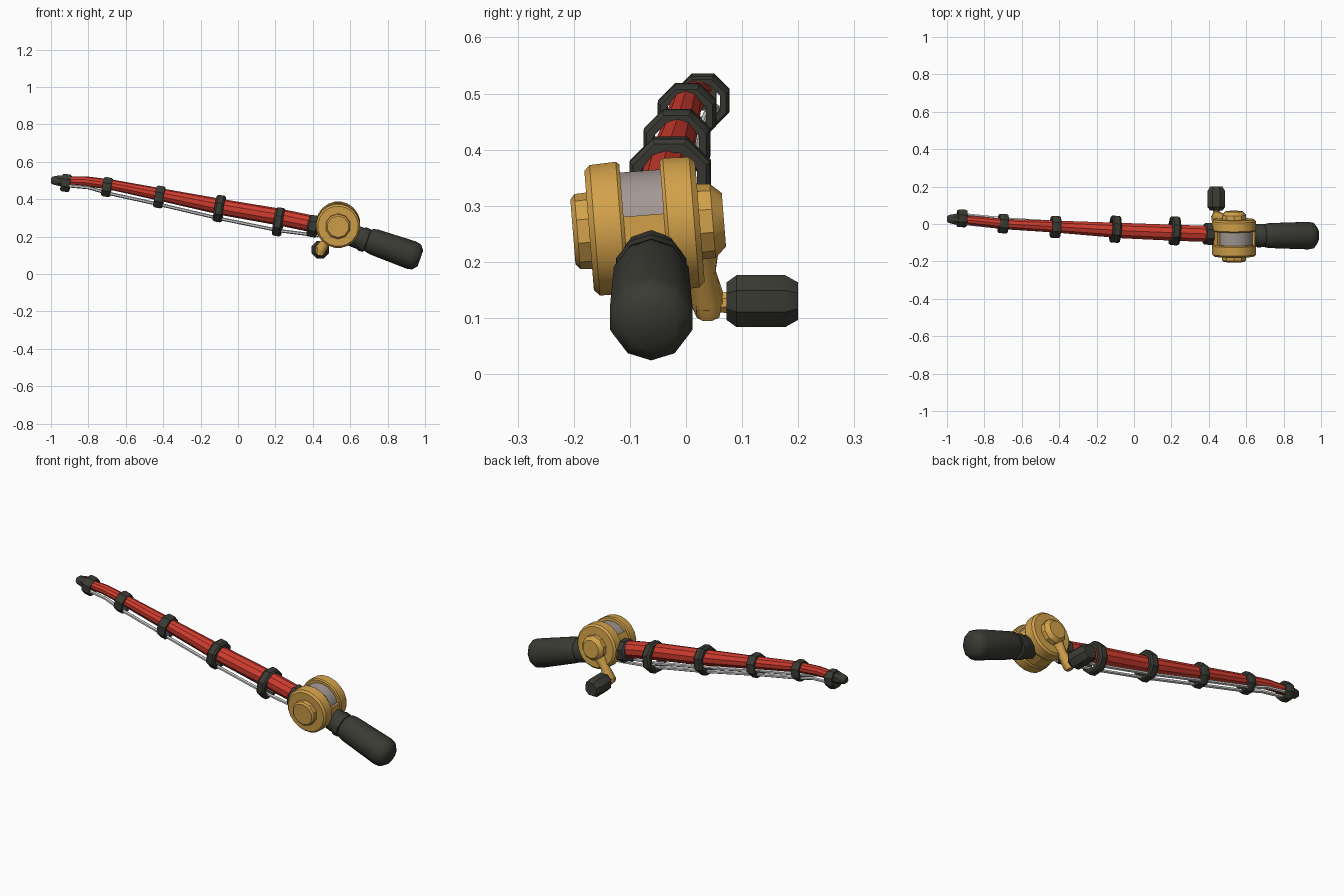
import bpy, bmesh, math
from mathutils import Vector

cube = bpy.data.objects.get("Cube")
if cube:
    bpy.data.objects.remove(cube, do_unlink=True)


def material(name, rgb):
    m = bpy.data.materials.new(name)
    m.use_nodes = True
    m.diffuse_color = (*rgb, 1)
    m.node_tree.nodes["Principled BSDF"].inputs["Base Color"].default_value = (*rgb, 1)
    return m


RED = material("red", (0.63, 0.045, 0.028))
GOLD = material("gold", (0.65, 0.36, 0.07))
DARK = material("dark rubber", (0.042, 0.043, 0.034))
GREY = material("spool grey", (0.36, 0.31, 0.29))
LINE = material("line white", (0.65, 0.65, 0.65))


def sweep(name, mat, stations, sides=8, closed=False, axis=None, arc=None, angle=35):
    """Skin circles through (centre, radius) stations; arc limits the circle to a sector."""
    pts = [Vector(c) for c, r in stations]
    main = Vector(axis) if axis else pts[-1] - pts[0]
    rot = main.to_track_quat('Z', 'Y')
    start, end = arc or (math.pi / sides, 2 * math.pi + math.pi / sides)
    count = sides + 1 if arc else sides
    bm = bmesh.new()
    rings = []
    for p, (c, r) in zip(pts, stations):
        ring = []
        for i in range(count):
            a = start + (end - start) * i / sides
            ring.append(bm.verts.new(p + rot @ Vector((r * math.cos(a), r * math.sin(a), 0))))
        rings.append(ring)
    pairs = list(zip(rings, rings[1:]))
    if closed:
        pairs.append((rings[-1], rings[0]))
    else:
        bm.faces.new(rings[0])
        bm.faces.new(rings[-1])
    for a, b in pairs:
        for i in range(count):
            j = (i + 1) % count
            bm.faces.new((a[i], a[j], b[j], b[i]))
    bmesh.ops.recalc_face_normals(bm, faces=bm.faces)
    me = bpy.data.meshes.new(name)
    bm.to_mesh(me)
    bm.free()
    me.materials.append(mat)
    ob = bpy.data.objects.new(name, me)
    bpy.context.collection.objects.link(ob)
    bpy.ops.object.select_all(action='DESELECT')
    ob.select_set(True)
    bpy.context.view_layer.objects.active = ob
    bpy.ops.object.shade_smooth_by_angle(angle=math.radians(angle))
    return ob


def lathe(name, mat, origin, axis, profile, **kw):
    """Turn a (distance, radius) profile about an axis."""
    o, d = Vector(origin), Vector(axis).normalized()
    return sweep(name, mat, [(o + d * t, r) for t, r in profile], axis=d, **kw)


# Tapering rod
sweep("rod", RED, [((0.46, -0.055, 0.255), 0.045), ((0.22, -0.047, 0.305), 0.045),
                   ((-0.07, -0.035, 0.355), 0.043), ((-0.4, -0.015, 0.422), 0.034),
                   ((-0.68, 0.0, 0.478), 0.028), ((-0.82, 0.014, 0.497), 0.026),
                   ((-0.95, 0.026, 0.5), 0.023)], sides=10)

# Line guides round the rod
slope = Vector((-1, 0.05, 0.17))
guides = [((0.217, -0.037, 0.279), 0.083), ((-0.1, -0.028, 0.35), 0.078),
          ((-0.42, -0.016, 0.412), 0.064), ((-0.7, 0.002, 0.465), 0.056),
          ((-0.92, 0.03, 0.487), 0.051)]
for n, (c, r) in enumerate(guides):
    w = 0.024
    lathe(f"line_guide_{n + 1}", DARK, c, slope,
          [(-w, r * 0.68), (-w, r * 0.9), (-w * 0.6, r), (w * 0.6, r), (w, r * 0.9), (w, r * 0.68)],
          closed=True)
lathe("rod_collar", DARK, (0.4, -0.053, 0.256), slope,
      [(-0.03, 0.055), (-0.02, 0.063), (0.018, 0.063), (0.027, 0.052)])
sweep("rod_tip", DARK, [((-0.92, 0.025, 0.498), 0.031), ((-0.955, 0.026, 0.499), 0.031),
                        ((-0.99, 0.027, 0.5), 0.023), ((-1, 0.027, 0.5), 0.014)])

# Pair of lines below the rod
for side, s in (("front", -1), ("back", 1)):
    sweep(f"line_{side}", LINE, [((x, y + s * 0.024, z), 0.009) for x, y, z in (
        (0.43, -0.05, 0.205), (0.22, -0.04, 0.232), (-0.1, -0.028, 0.297),
        (-0.42, -0.014, 0.372), (-0.7, 0.004, 0.433), (-0.8, 0.015, 0.462),
        (-0.93, 0.028, 0.474))], sides=6)

# Handle with neck
lathe("handle_grip", DARK, (0.7, -0.062, 0.181), (0.27, 0, -0.095),
      [(-0.01, 0.05), (0, 0.064), (0.03, 0.07), (0.24, 0.077), (0.27, 0.071), (0.292, 0.045)],
      sides=10, angle=50)
lathe("handle_neck", DARK, (0.6, -0.062, 0.21), (0.27, 0, -0.095),
      [(0, 0.058), (0.06, 0.06), (0.07, 0.066), (0.095, 0.064), (0.1, 0.05), (0.12, 0.05)], sides=10)

# Reel: tilted axle carrying two cheeks, hubs, spool and open housing
hub = Vector((0.535, -0.068, 0.264))
axle = Vector((0, 1, 0.08))
lathe("front_cheek", GOLD, hub, axle,
      [(-0.105, 0.108), (-0.095, 0.118), (-0.048, 0.12), (-0.042, 0.115)], sides=20)
lathe("back_cheek", GOLD, hub, axle,
      [(0.03, 0.115), (0.036, 0.12), (0.083, 0.118), (0.093, 0.108)], sides=20)
lathe("front_hub", GOLD, hub, axle, [(-0.134, 0.058), (-0.126, 0.067), (-0.09, 0.069)], sides=10)
lathe("back_hub", GOLD, hub, axle, [(0.08, 0.068), (0.116, 0.066), (0.136, 0.048)], sides=10)
lathe("spool", GREY, hub, axle, [(-0.06, 0.1), (0.05, 0.1)], sides=20)


def housing(name, start, end):
    """Curved wall between the cheeks, angles measured from +x towards +z."""
    bm = bmesh.new()
    steps = 10
    rows = []
    d = axle.normalized()
    for i in range(steps + 1):
        a = math.radians(start + (end - start) * i / steps)
        out = Vector((math.cos(a), 0, math.sin(a)))
        rows.append([bm.verts.new(hub + d * t + out * r)
                     for t, r in ((-0.06, 0.09), (-0.06, 0.114), (0.05, 0.114), (0.05, 0.09))])
    for a, b in zip(rows, rows[1:]):
        for k in range(4):
            m = (k + 1) % 4
            bm.faces.new((a[k], a[m], b[m], b[k]))
    bm.faces.new(rows[0])
    bm.faces.new(rows[-1])
    bmesh.ops.recalc_face_normals(bm, faces=bm.faces)
    me = bpy.data.meshes.new(name)
    bm.to_mesh(me)
    bm.free()
    me.materials.append(GOLD)
    bpy.context.collection.objects.link(bpy.data.objects.new(name, me))


housing("reel_housing", 140, 370)

# Crank arm, elbow and knob behind the reel
sweep("crank_arm", GOLD, [((0.52, 0.03, 0.25), 0.035), ((0.475, 0.03, 0.18), 0.024),
                          ((0.445, 0.037, 0.135), 0.032), ((0.435, 0.04, 0.105), 0.022)], angle=50)
lathe("crank_axle", GOLD, (0.44, 0.03, 0.125), (0, 1, 0.06), [(-0.012, 0.026), (0.01, 0.03), (0.03, 0.018), (0.06, 0.024)])
lathe("crank_knob", DARK, (0.44, 0.072, 0.13), (0, 1, 0),
      [(0, 0.036), (0.018, 0.05), (0.105, 0.05), (0.128, 0.036)])
